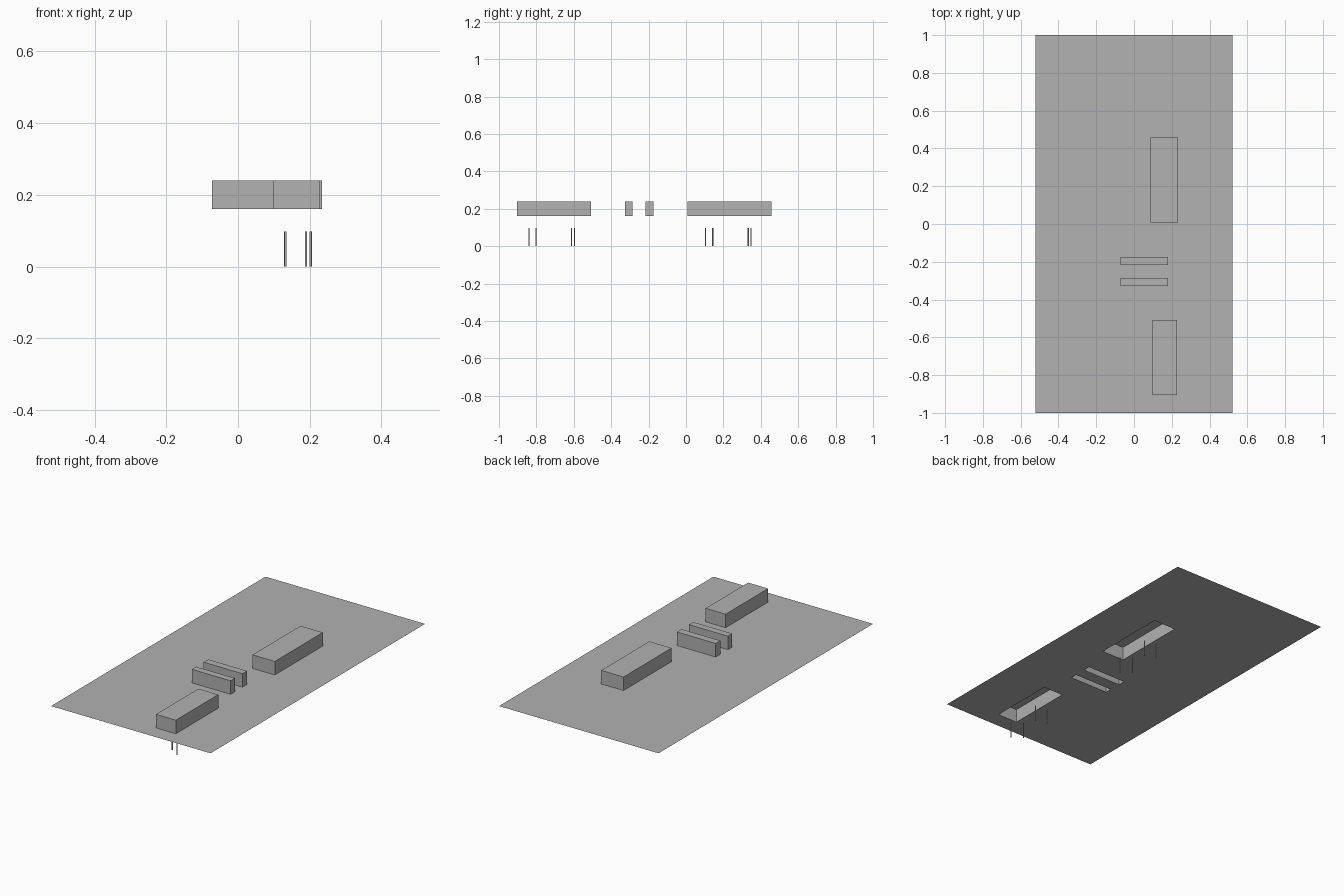
import bpy
import bmesh
from mathutils import Vector

if "Cube" in bpy.data.objects:
    bpy.data.objects.remove(bpy.data.objects["Cube"], do_unlink=True)

DECK_Z, TOP_Z, LEG_TOP = 0.16, 0.24, 0.097

grey = bpy.data.materials.new("plain grey")
grey.use_nodes = True
colour = (0.445, 0.445, 0.445, 1)
grey.diffuse_color = colour
grey.node_tree.nodes["Principled BSDF"].inputs["Base Color"].default_value = colour


def finish(name, bm):
    mesh = bpy.data.meshes.new(name)
    bm.to_mesh(mesh)
    bm.free()
    mesh.materials.append(grey)
    obj = bpy.data.objects.new(name, mesh)
    bpy.context.collection.objects.link(obj)
    return obj


# Footprints of the raised blocks: x0, x1, y0, y1
blocks = {
    "front_block": (0.097, 0.227, -0.904, -0.508),
    "front_bar": (-0.072, 0.181, -0.327, -0.287),
    "rear_bar": (-0.072, 0.181, -0.217, -0.174),
    "rear_block": (0.088, 0.234, 0.009, 0.457),
}

# Thin sheet with an opening under every block
bm = bmesh.new()
bmesh.ops.create_grid(bm, x_segments=1, y_segments=1, size=1)
for v in bm.verts:
    v.co.x *= 0.521
    v.co.z = DECK_Z
for x0, x1, y0, y1 in blocks.values():
    for co, normal in (((x0, 0, 0), (1, 0, 0)), ((x1, 0, 0), (1, 0, 0)),
                       ((0, y0, 0), (0, 1, 0)), ((0, y1, 0), (0, 1, 0))):
        bmesh.ops.bisect_plane(bm, geom=bm.verts[:] + bm.edges[:] + bm.faces[:],
                               plane_co=co, plane_no=normal)
openings = []
for f in bm.faces:
    c = f.calc_center_median()
    if any(x0 < c.x < x1 and y0 < c.y < y1 for x0, x1, y0, y1 in blocks.values()):
        openings.append(f)
bmesh.ops.delete(bm, geom=openings, context="FACES")
finish("base_sheet", bm)

# Hollow blocks, open underneath
for name, (x0, x1, y0, y1) in blocks.items():
    bm = bmesh.new()
    bmesh.ops.create_cube(bm, size=1)
    bmesh.ops.scale(bm, vec=(x1 - x0, y1 - y0, TOP_Z - DECK_Z), verts=bm.verts)
    bmesh.ops.translate(bm, vec=((x0 + x1) / 2, (y0 + y1) / 2, (TOP_Z + DECK_Z) / 2),
                        verts=bm.verts)
    bottom = [f for f in bm.faces if f.normal.z < -0.5]
    bmesh.ops.delete(bm, geom=bottom, context="FACES")
    finish(name, bm)

# Two matching sets of thin legs
legs = {"left_front": (0.19, -0.84), "right_front": (0.132, -0.802),
        "left_rear": (0.203, -0.612), "right_rear": (0.131, -0.597)}
for group, shift in (("front", 0), ("rear", 0.945)):
    for name, (x, y) in legs.items():
        bm = bmesh.new()
        bmesh.ops.create_cone(bm, cap_ends=True, segments=12, radius1=0.003,
                              radius2=0.003, depth=LEG_TOP)
        bmesh.ops.translate(bm, vec=Vector((x, y + shift, LEG_TOP / 2)), verts=bm.verts)
        finish(f"{group}_block_{name}_leg", bm)
